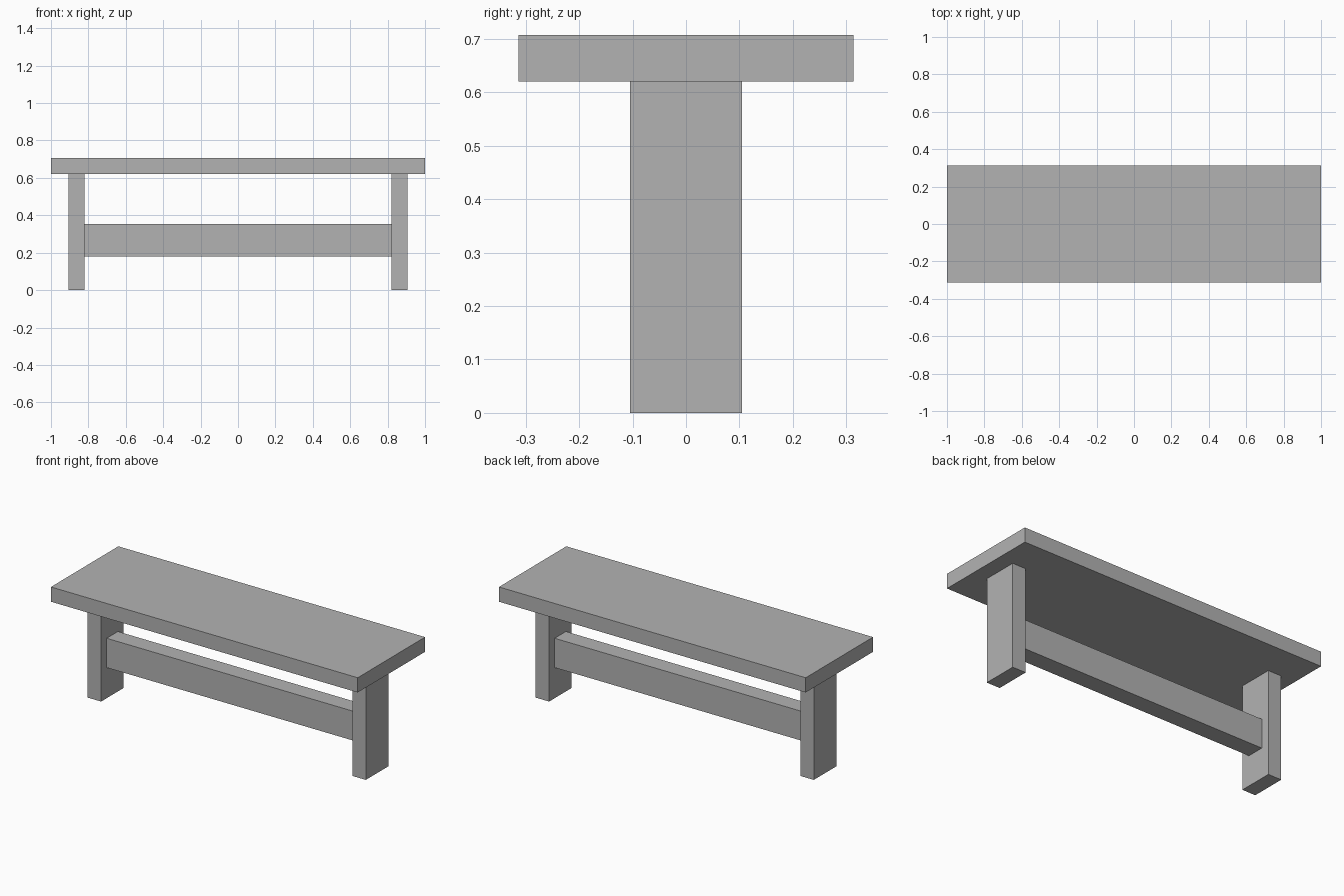
import bpy

cube = bpy.data.objects.get("Cube")
if cube:
    bpy.data.objects.remove(cube, do_unlink=True)

# Single plain grey finish
GREY = (0.45, 0.45, 0.45, 1)
grey = bpy.data.materials.new("plain grey")
grey.use_nodes = True
grey.diffuse_color = GREY
grey.node_tree.nodes["Principled BSDF"].inputs["Base Color"].default_value = GREY

LENGTH, DEPTH = 2.0, 0.627
BOARD = 0.087                 # thickness of the seat and legs
LEG_HEIGHT, LEG_DEPTH = 0.62, 0.209
LEG_X = 0.863                 # leg centre


def box(name, size, x=0.0, bottom=0.0):
    """Box standing on the given height, centred on y = 0."""
    bpy.ops.mesh.primitive_cube_add(size=1, location=(x, 0, bottom + size[2] / 2))
    obj = bpy.context.object
    obj.name = name
    obj.scale = size
    bpy.ops.object.transform_apply(location=False, rotation=False, scale=True)
    obj.data.materials.append(grey)
    return obj


# Seat board
box("seat", (LENGTH, DEPTH, BOARD), bottom=LEG_HEIGHT)

# Upright legs
for side, name in ((1, "left_leg"), (-1, "right_leg")):
    box(name, (BOARD, LEG_DEPTH, LEG_HEIGHT), x=side * LEG_X)

# Stretcher rail running between the inner faces of the legs
box("stretcher", (2 * LEG_X - BOARD, LEG_DEPTH / 2, 0.173), bottom=0.18)
